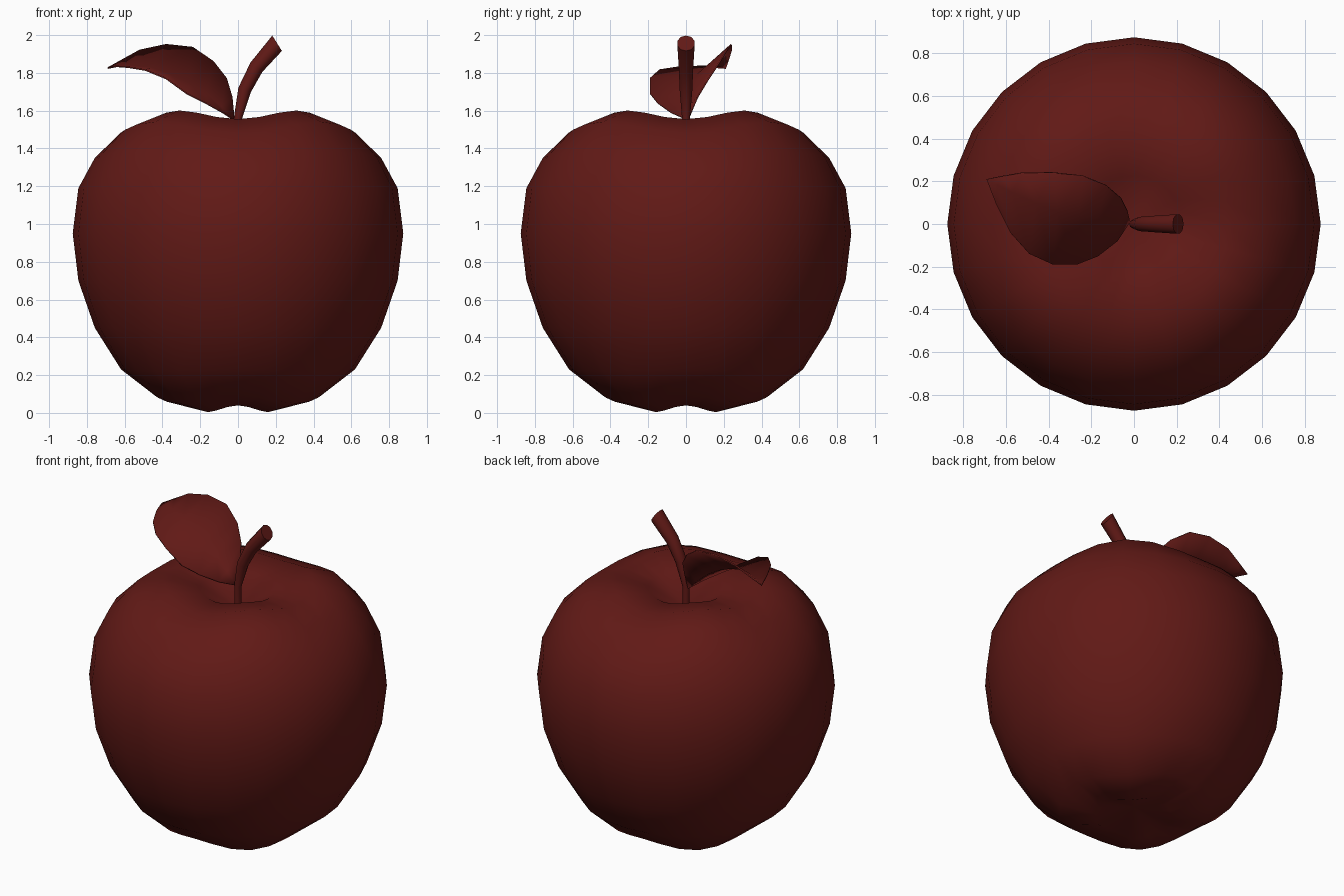
import bpy, bmesh
from math import cos, sin, tau, radians
from mathutils import Vector

if "Cube" in bpy.data.objects:
    bpy.data.objects.remove(bpy.data.objects["Cube"])

red = bpy.data.materials.new("dark_red")
red.diffuse_color = (0.12, 0.01, 0.008, 1)
red.use_nodes = True
red.node_tree.nodes["Principled BSDF"].inputs["Base Color"].default_value = red.diffuse_color


def build(name, bm, angle=60):
    bmesh.ops.recalc_face_normals(bm, faces=bm.faces)
    mesh = bpy.data.meshes.new(name)
    bm.to_mesh(mesh)
    bm.free()
    mesh.materials.append(red)
    ob = bpy.data.objects.new(name, mesh)
    bpy.context.collection.objects.link(ob)
    bpy.ops.object.select_all(action='DESELECT')
    ob.select_set(True)
    bpy.context.view_layer.objects.active = ob
    bpy.ops.object.shade_smooth_by_angle(angle=radians(angle))
    return ob


def bridge(bm, rings):
    # Quads between consecutive closed rings
    for a, b in zip(rings, rings[1:]):
        n = len(a)
        for i in range(n):
            j = (i + 1) % n
            bm.faces.new((a[i], a[j], b[j], b[i]))


def fan(bm, ring, tip):
    for i in range(len(ring)):
        bm.faces.new((ring[i], ring[(i + 1) % len(ring)], tip))


# Apple body: 24-sided lathe, (radius, height, four-lobe height wave)
profile = [(.226, .022, .018), (.4375, .07, .02), (.619, .225, .005),
           (.758, .45, 0), (.845, .70, 0), (.875, .95, 0), (.845, 1.19, 0),
           (.758, 1.365, -.015), (.619, 1.513, -.028),
           (.4375, 1.578, -.023), (.226, 1.545, -.008)]
bm = bmesh.new()
rings = []
for r, z, wave in profile:
    rings.append([bm.verts.new((r * cos(k * tau / 24), r * sin(k * tau / 24),
                                z + wave * cos(4 * k * tau / 24)))
                  for k in range(24)])
bridge(bm, rings)
fan(bm, rings[0], bm.verts.new((0, 0, .09)))
fan(bm, rings[-1], bm.verts.new((0, 0, 1.41)))
build("apple_body", bm, 80)

# Stem: bent tube widening to a flat cut end, (x, z, radius, tilt)
bm = bmesh.new()
rings = []
for x, z, r, tilt in [(0, 1.38, .02, 0), (0, 1.56, .022, 5),
                      (.035, 1.71, .035, 20), (.0975, 1.83, .04, 38),
                      (.207, 1.957, .048, 58)]:
    t = radians(tilt)
    rings.append([bm.verts.new((x + r * cos(a) * cos(t), r * sin(a),
                                z - r * cos(a) * sin(t)))
                  for a in [k * tau / 10 for k in range(10)]])
bridge(bm, rings)
bm.faces.new(rings[0])
bm.faces.new(rings[-1])
build("stem", bm, 50)

# Leaf: rows of front edge, midrib and back edge
rows = [
    ((-.08, -.08, 1.59), (-.09, .02, 1.62), (-.03, .06, 1.67)),
    ((-.17, -.15, 1.64), (-.17, .03, 1.69), (-.06, .12, 1.77)),
    ((-.27, -.19, 1.69), (-.26, .04, 1.745), (-.13, .18, 1.86)),
    ((-.38, -.19, 1.77), (-.36, .06, 1.79), (-.24, .225, 1.935)),
    ((-.49, -.14, 1.815), (-.46, .10, 1.825), (-.38, .24, 1.95)),
    ((-.58, -.04, 1.83), (-.57, .15, 1.835), (-.52, .24, 1.92)),
    ((-.645, .09, 1.835), (-.64, .185, 1.835), (-.61, .225, 1.87)),
]
bm = bmesh.new()
base = bm.verts.new((-.02, .01, 1.55))
tip = bm.verts.new((-.69, .21, 1.825))
grid = [[bm.verts.new(Vector(p)) for p in row] for row in rows]
for a, b in zip(grid, grid[1:]):
    for i in range(2):
        bm.faces.new((a[i], a[i + 1], b[i + 1], b[i]))
for i in range(2):
    bm.faces.new((base, grid[0][i + 1], grid[0][i]))
    bm.faces.new((tip, grid[-1][i], grid[-1][i + 1]))
leaf = build("leaf", bm, 60)
solid = leaf.modifiers.new("thickness", 'SOLIDIFY')
solid.thickness = .008
solid.offset = 0
